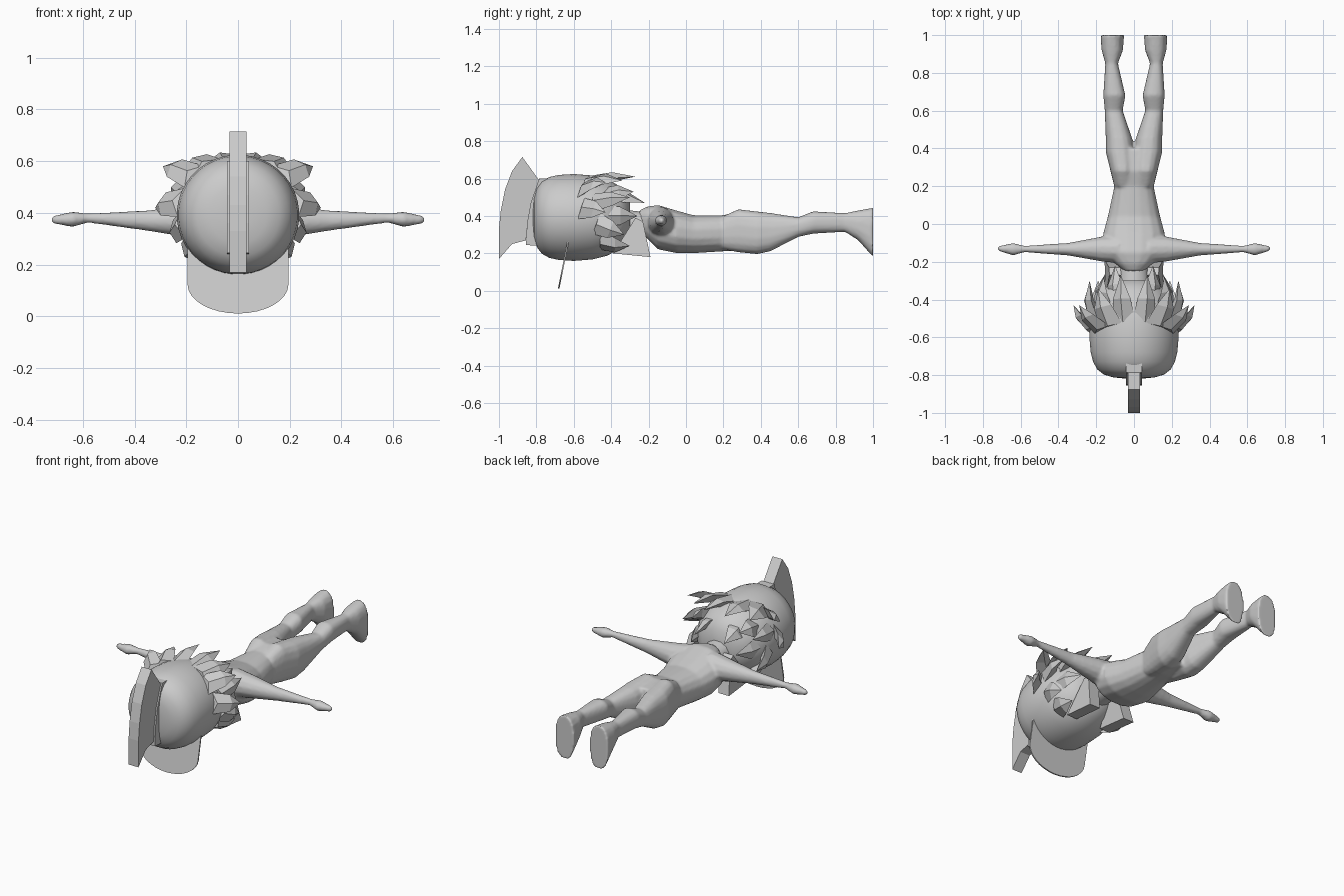
import bpy, bmesh, math
from mathutils import Vector

if "Cube" in bpy.data.objects:
    bpy.data.objects.remove(bpy.data.objects["Cube"])

grey = bpy.data.materials.new("light_grey")
grey.use_nodes = True
GREY = (0.6, 0.6, 0.6, 1)
grey.diffuse_color = GREY
grey.node_tree.nodes["Principled BSDF"].inputs["Base Color"].default_value = GREY


def finish(name, bm, smooth=None):
    bmesh.ops.recalc_face_normals(bm, faces=bm.faces)
    me = bpy.data.meshes.new(name)
    bm.to_mesh(me)
    bm.free()
    me.materials.append(grey)
    ob = bpy.data.objects.new(name, me)
    bpy.context.collection.objects.link(ob)
    if smooth:
        bpy.ops.object.select_all(action='DESELECT')
        ob.select_set(True)
        bpy.context.view_layer.objects.active = ob
        bpy.ops.object.shade_smooth_by_angle(angle=math.radians(smooth))
    return ob


def loft(bm, rings, axis='y', sides=16, power=1.0, sx=1):
    """Skin rings (position, low and high across, low and high in z)."""
    rows = []
    for t, a0, a1, z0, z1 in rings:
        row = []
        for i in range(sides):
            ang = 2 * math.pi * (i + 0.5) / sides
            c, s = math.cos(ang), math.sin(ang)
            c = math.copysign(abs(c) ** power, c)
            s = math.copysign(abs(s) ** power, s)
            a = (a0 + a1) / 2 + (a1 - a0) / 2 * c
            z = (z0 + z1) / 2 + (z1 - z0) / 2 * s
            p = (a, t, z) if axis == 'y' else (t, a, z)
            row.append(bm.verts.new((p[0] * sx, p[1], p[2])))
        rows.append(row)
    for r, q in zip(rows, rows[1:]):
        for i in range(sides):
            j = (i + 1) % sides
            bm.faces.new((r[i], r[j], q[j], q[i]))
    bm.faces.new(rows[0])
    bm.faces.new(rows[-1])


def slab(name, outline, half):
    """Extrude a y-z outline across x."""
    bm = bmesh.new()
    f = bm.faces.new([bm.verts.new((-half, y, z)) for y, z in outline])
    new = bmesh.ops.extrude_face_region(bm, geom=[f])["geom"]
    bmesh.ops.translate(bm, vec=(2 * half, 0, 0),
                        verts=[v for v in new if isinstance(v, bmesh.types.BMVert)])
    return finish(name, bm)


# Body: torso, arms and legs fused into one smooth skin
bm = bmesh.new()
loft(bm, [(-.25, -.05, .05, .33, .43), (-.21, -.10, .10, .28, .45),
          (-.15, -.16, .16, .22, .46), (-.05, -.165, .165, .2, .43),
          (.04, -.14, .14, .2, .405), (.2, -.105, .105, .21, .405),
          (.28, -.125, .125, .21, .425), (.4, -.13, .13, .22, .41)], power=.85)
for side in (-1, 1):
    loft(bm, [(.08, -.21, -.06, .28, .45), (.17, -.2, -.065, .3, .435),
              (.35, -.167, -.1, .33, .41), (.58, -.15, -.115, .362, .398),
              (.64, -.167, -.1, .345, .405), (.72, -.142, -.118, .36, .387)],
         axis='x', sides=12, sx=side)
    loft(bm, [(.2, .0, .105, .22, .4), (.28, -.005, .125, .205, .437),
              (.38, -.005, .15, .195, .425), (.45, .008, .15, .21, .417),
              (.6, .06, .155, .288, .393), (.68, .045, .163, .305, .425),
              (.85, .085, .152, .315, .415), (.92, .058, .172, .27, .43),
              (1.0, .052, .178, .18, .445)], sides=16, power=.8, sx=side)
body = finish("body", bm)
rm = body.modifiers.new("fuse", 'REMESH')
rm.mode = 'VOXEL'
rm.voxel_size = .009
rm.use_smooth_shade = True
sm = body.modifiers.new("soften", 'SMOOTH')
sm.iterations = 3

# Helmet with the head closing behind it, and the neck
bm = bmesh.new()
cap = [(-.818, .05, .05), (-.812, .11, .11), (-.797, .16, .16), (-.77, .195, .195),
       (-.73, .217, .217), (-.68, .23, .228), (-.6, .237, .233), (-.5, .235, .225),
       (-.42, .215, .205), (-.35, .17, .165), (-.3, .1, .11)]
loft(bm, [(y, -rx, rx, .392 - rz, .392 + rz) for y, rx, rz in cap], sides=40)
finish("helmet", bm, 50)
bm = bmesh.new()
loft(bm, [(-.36, -.09, .09, .28, .44), (-.2, -.07, .07, .29, .42)], sides=12)
finish("neck", bm, 40)

# Crest fin and its mounting rail
slab("crest", [(-.875, .715), (-.93, .64), (-.968, .54), (-.99, .43), (-1, .33),
               (-1, .17), (-.93, .25), (-.855, .27), (-.85, .36), (-.83, .47), (-.785, .59)], .033)
slab("crest_rail", [(-.785, .6), (-.725, .6), (-.76, .42), (-.79, .24), (-.855, .245),
                    (-.85, .36), (-.83, .47)], .042)

# Face shield: a thin plate with a rounded lower edge
bm = bmesh.new()
low = [(.195 * math.sin(a), .115 - .113 * (math.cos(a) - .08))
       for a in (math.pi / 2 * i / 8 for i in range(-8, 9))]
outline = [(-.195, .28)] + low + [(.195, .28)]
f = bm.faces.new([bm.verts.new((x, -.687 + z * .2, max(z, 0))) for x, z in outline])
new = bmesh.ops.extrude_face_region(bm, geom=[f])["geom"]
bmesh.ops.translate(bm, vec=(0, .008, 0),
                    verts=[v for v in new if isinstance(v, bmesh.types.BMVert)])
finish("face_shield", bm)


# Hair: faceted, bent spikes sweeping back from the helmet
def spike(bm, base, tip, width, sx):
    b, t = Vector(base), Vector(tip)
    out = Vector((b.x, 0, b.z - .39)).normalized()
    across = (t - b).cross(out).normalized() * width
    mid = b.lerp(t, .5) + out * .02
    pts = [b + across, b + out * .035, b - across, b - out * .05,
           mid + across * .8, mid + out * .02, mid - across * .8, mid - out * .03, t]
    v = [bm.verts.new((p.x * sx, p.y, p.z)) for p in pts]
    bm.faces.new(v[:4])
    for i in range(4):
        j = (i + 1) % 4
        bm.faces.new((v[i], v[j], v[j + 4], v[i + 4]))
        bm.faces.new((v[i + 4], v[j + 4], v[8]))


locks = [((.17, -.56, .54), (.29, -.43, .58), .06), ((.22, -.56, .44), (.32, -.43, .42), .06),
         ((.21, -.5, .47), (.235, -.3, .5), .05), ((.12, -.54, .57), (.19, -.34, .59), .07),
         ((.05, -.52, .58), (.07, -.27, .61), .06), ((.15, -.44, .5), (.16, -.28, .53), .06),
         ((.08, -.42, .5), (.1, -.22, .47), .06), ((.21, -.48, .36), (.24, -.33, .3), .06),
         ((.18, -.44, .4), (.15, -.26, .4), .06), ((.16, -.46, .27), (.19, -.3, .24), .06)]
for side, label in ((1, "left"), (-1, "right")):
    bm = bmesh.new()
    for base, tip, width in locks:
        spike(bm, base, tip, width, side)
    finish("hair_" + label, bm)
    # Broad flared lock beside the jaw
    bm = bmesh.new()
    corners = [(-.27, .39), (-.39, .2), (-.19, .18), (-.23, .37)]
    rows = [[bm.verts.new((side * (x + (.39 - z) * .12), y, z)) for y, z in corners]
            for x in (.06, .13)]
    for i in range(4):
        j = (i + 1) % 4
        bm.faces.new((rows[0][i], rows[0][j], rows[1][j], rows[1][i]))
    for row in rows:
        bm.faces.new(row)
    finish("jaw_lock_" + label, bm)
